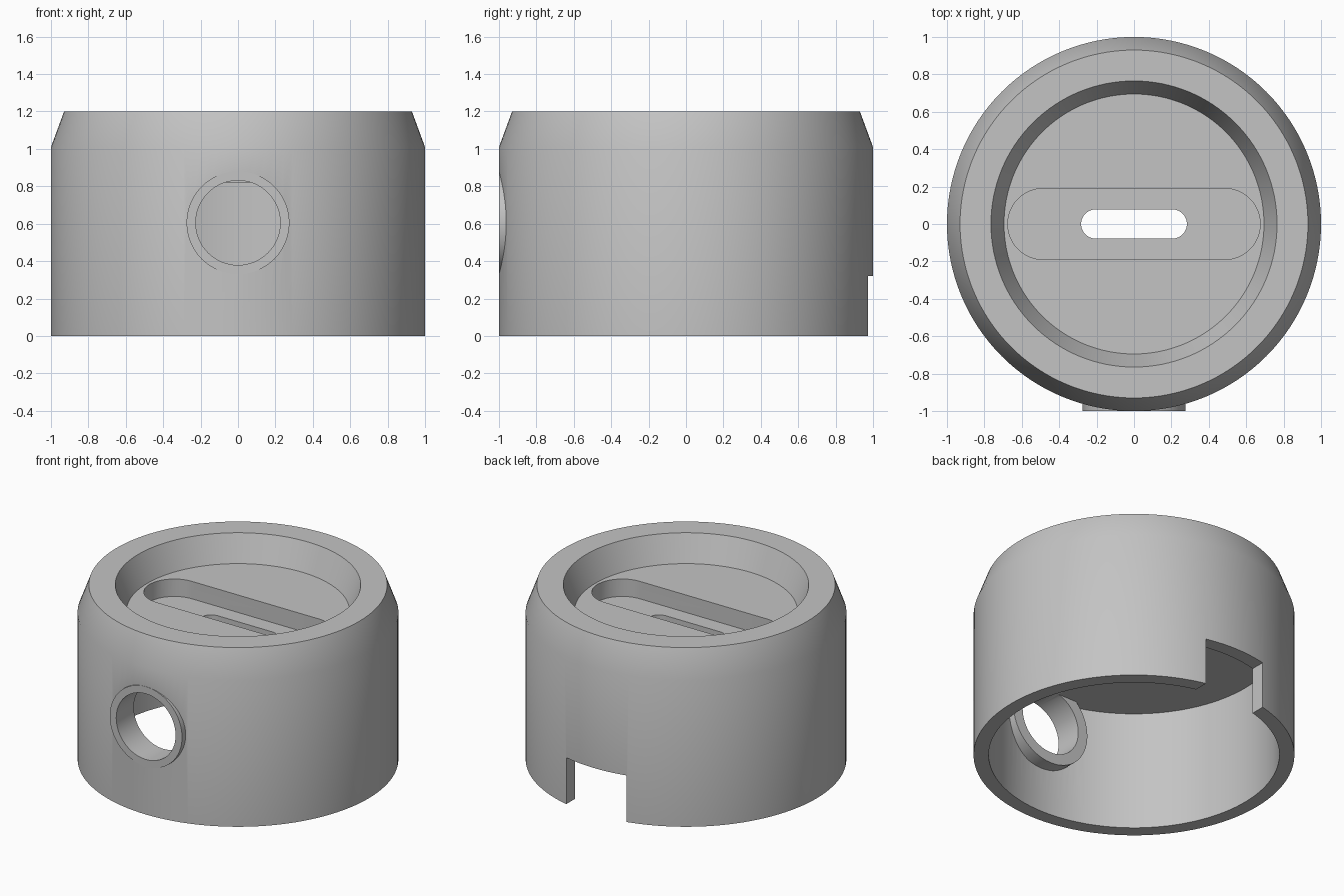
import bpy, bmesh, math
from mathutils import Matrix

old = bpy.data.objects.get("Cube")
if old:
    bpy.data.objects.remove(old, do_unlink=True)

grey = bpy.data.materials.new("plain grey")
grey.use_nodes = True
colour = (0.55, 0.55, 0.55, 1)
grey.diffuse_color = colour
grey.node_tree.nodes["Principled BSDF"].inputs["Base Color"].default_value = colour


def make(name, bm):
    bmesh.ops.recalc_face_normals(bm, faces=bm.faces[:])
    mesh = bpy.data.meshes.new(name)
    bm.to_mesh(mesh)
    bm.free()
    mesh.materials.append(grey)
    obj = bpy.data.objects.new(name, mesh)
    bpy.context.collection.objects.link(obj)
    return obj


def lathe(name, profile, steps=128):
    bm = bmesh.new()
    verts = [bm.verts.new((r, 0, z)) for r, z in profile]
    edges = [bm.edges.new(pair) for pair in zip(verts, verts[1:])]
    bmesh.ops.spin(bm, geom=verts + edges, axis=(0, 0, 1), cent=(0, 0, 0),
                   angle=math.tau, steps=steps, use_duplicate=False)
    bmesh.ops.remove_doubles(bm, verts=bm.verts[:], dist=0.0001)
    return make(name, bm)


def front_rod(name, radius, y0, y1, z):
    bm = bmesh.new()
    place = Matrix.Translation((0, (y0 + y1) / 2, z)) @ Matrix.Rotation(math.pi / 2, 4, 'X')
    bmesh.ops.create_cone(bm, cap_ends=True, segments=64, radius1=radius,
                          radius2=radius, depth=y1 - y0, matrix=place)
    return make(name, bm)


def stadium(name, half_length, radius, z0, z1, n=24):
    bm = bmesh.new()
    ring = []
    for side in (1, -1):
        for i in range(n + 1):
            a = math.pi * (i / n - 0.5)
            ring.append(bm.verts.new((side * (half_length - radius + radius * math.cos(a)),
                                      side * radius * math.sin(a), z0)))
    face = bm.faces.new(ring)
    top = bmesh.ops.extrude_face_region(bm, geom=[face])["geom"]
    bmesh.ops.translate(bm, vec=(0, 0, z1 - z0),
                        verts=[v for v in top if isinstance(v, bmesh.types.BMVert)])
    return make(name, bm)


def box(name, size, centre):
    bm = bmesh.new()
    bmesh.ops.create_cube(bm, size=1, matrix=Matrix.Translation(centre) @ Matrix.Diagonal((*size, 1)))
    return make(name, bm)


# Hollow cap with a chamfered rim and dished top
wall, ceiling, floor = 0.906, 0.82, 1.02
cap = lathe("cap_body", [(0, ceiling), (wall, ceiling), (wall, 0), (1, 0), (1, 1.01),
                         (0.93, 1.2), (0.765, 1.2), (0.695, floor), (0, floor)])

# Front port boss, its bore, the stepped top slot and the rear notch
port_z = 0.605
operations = [
    ('UNION', front_rod("port_boss", 0.275, -1.001, -0.85, port_z)),
    ('UNION', front_rod("port_inner_collar", 0.3, -0.9, -0.81, port_z)),
    ('DIFFERENCE', front_rod("port_bore", 0.226, -1.2, -0.7, port_z)),
    ('DIFFERENCE', stadium("wide_slot", 0.675, 0.19, 0.9, 1.1)),
    ('DIFFERENCE', stadium("through_slot", 0.283, 0.078, 0.7, 1.0)),
    ('DIFFERENCE', box("rear_notch", (0.46, 0.5, 0.64), (0, 0.95, 0))),
]
for kind, tool in operations:
    mod = cap.modifiers.new(tool.name, 'BOOLEAN')
    mod.operation, mod.object, mod.solver = kind, tool, 'EXACT'
    tool.hide_render = True

# Bake the cuts and remove the cutters
graph = bpy.context.evaluated_depsgraph_get()
cap.data = bpy.data.meshes.new_from_object(cap.evaluated_get(graph))
cap.modifiers.clear()
for _, tool in operations:
    bpy.data.objects.remove(tool, do_unlink=True)

for obj in bpy.context.selected_objects:
    obj.select_set(False)
cap.select_set(True)
bpy.context.view_layer.objects.active = cap
bpy.ops.object.shade_smooth_by_angle(angle=math.radians(28))
